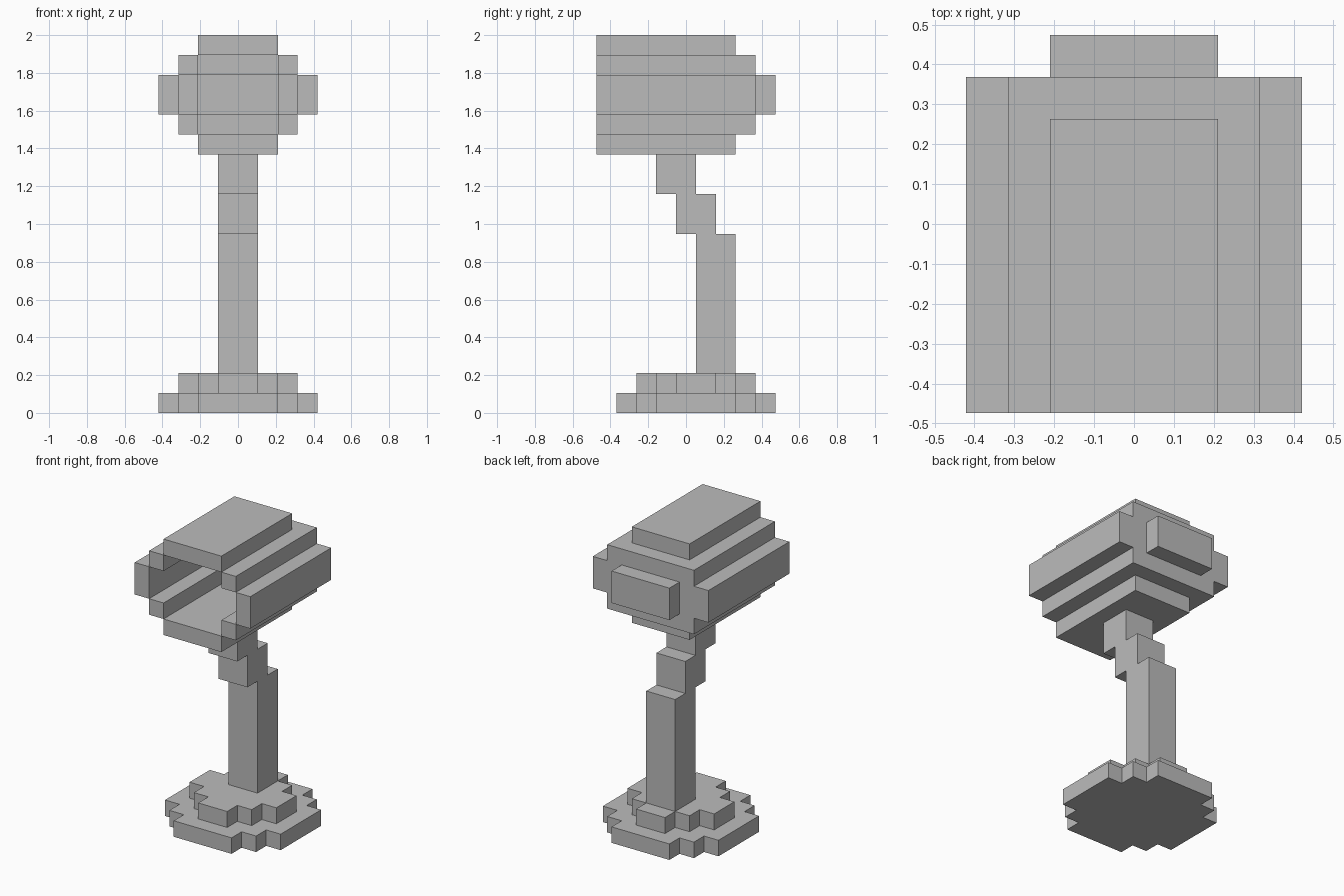
import bpy
import bmesh
from mathutils import Vector, Matrix

cube = bpy.data.objects.get("Cube")
if cube:
    bpy.data.objects.remove(cube, do_unlink=True)

U = 2 / 19  # one block of the stepped grid

grey = bpy.data.materials.new("plain grey")
grey.use_nodes = True
grey.diffuse_color = (0.5, 0.5, 0.5, 1)
grey.node_tree.nodes["Principled BSDF"].inputs["Base Color"].default_value = (0.5, 0.5, 0.5, 1)


def finish(name, bm):
    """Scale from block units and make a flat-shaded object."""
    bmesh.ops.scale(bm, vec=(U, U, U), verts=bm.verts)
    bmesh.ops.recalc_face_normals(bm, faces=bm.faces)
    mesh = bpy.data.meshes.new(name)
    bm.to_mesh(mesh)
    bm.free()
    mesh.materials.append(grey)
    obj = bpy.data.objects.new(name, mesh)
    bpy.context.collection.objects.link(obj)
    return obj


def box(name, x, y, z):
    """Box from (min, max) ranges in block units."""
    bm = bmesh.new()
    lo, hi = (Vector(c) for c in zip(x, y, z))
    size = hi - lo
    matrix = Matrix.Translation((lo + hi) / 2) @ Matrix.Diagonal((*size, 1))
    bmesh.ops.create_cube(bm, size=1, matrix=matrix)
    return finish(name, bm)


def prism(name, outline, direction):
    """Closed outline pushed along a direction."""
    bm = bmesh.new()
    face = bm.faces.new([bm.verts.new(p) for p in outline])
    result = bmesh.ops.extrude_face_region(bm, geom=[face], use_keep_orig=True)
    moved = [v for v in result["geom"] if isinstance(v, bmesh.types.BMVert)]
    bmesh.ops.translate(bm, vec=direction, verts=moved)
    return finish(name, bm)


def stepped_disc(name, r, z):
    """Round plate with a stair-stepped rim, one block thick."""
    corner = [(r, r - 2), (r - 1, r - 2), (r - 1, r - 1), (r - 2, r - 1), (r - 2, r)]
    outline = []
    for _ in range(4):
        outline += [(x, y + 0.5, z) for x, y in corner]
        corner = [(-y, x) for x, y in corner]
    prism(name, outline, (0, 0, 1))


# Base
stepped_disc("base_lower", 4, 0)
stepped_disc("base_upper", 3, 1)

# Post that steps forward towards the head
zigzag = [(0.5, 2), (2.5, 2), (2.5, 9), (1.5, 9), (1.5, 11), (0.5, 11),
          (0.5, 13), (-1.5, 13), (-1.5, 11), (-0.5, 11), (-0.5, 9), (0.5, 9)]
prism("post", [(-1, y, z) for y, z in zigzag], (2, 0, 0))

# Hollow head, open at the front
FRONT, INNER, BACK = -4.5, 2.5, 3.5
for level, plate_z, step_z in (("top", 18, 17), ("bottom", 13, 14)):
    box(f"head_{level}_plate", (-2, 2), (FRONT, INNER), (plate_z, plate_z + 1))
    box(f"head_{level}_back", (-2, 2), (INNER, BACK), (step_z, step_z + 1))
    for side, s in (("left", 1), ("right", -1)):
        box(f"head_{level}_{side}_step", sorted((2 * s, 3 * s)), (FRONT, BACK),
            (step_z, step_z + 1))

for side, s in (("left", 1), ("right", -1)):
    box(f"head_{side}_wall", sorted((3 * s, 4 * s)), (FRONT, BACK), (15, 17))
    box(f"head_{side}_back", sorted((2 * s, 3 * s)), (INNER, BACK), (15, 17))

box("head_back_cap", (-2, 2), (BACK, BACK + 1), (15, 17))
